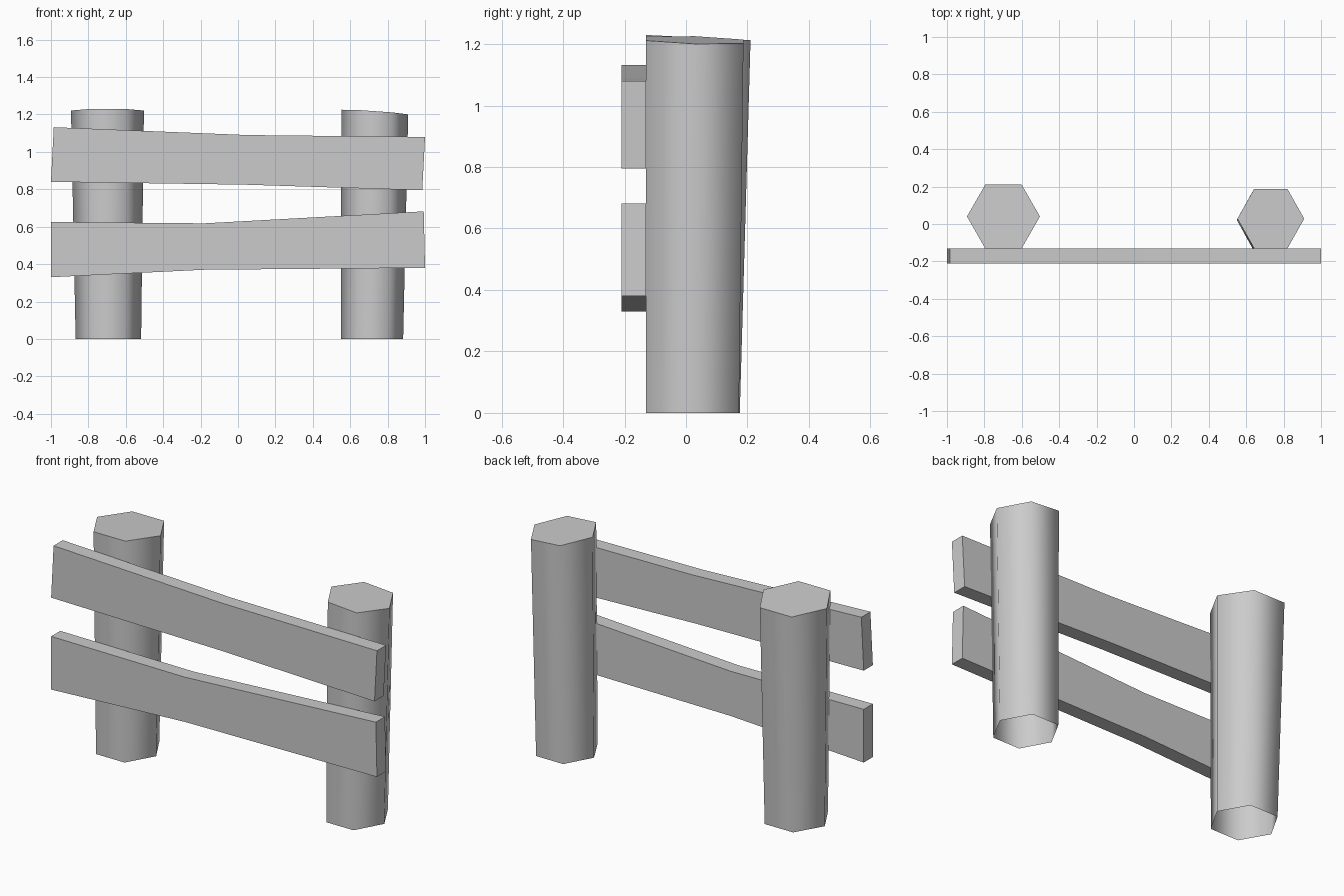
import bpy
import bmesh
from math import radians, cos, sin

if "Cube" in bpy.data.objects:
    bpy.data.objects.remove(bpy.data.objects["Cube"])


def finish(name, bm):
    mesh = bpy.data.meshes.new(name)
    bm.to_mesh(mesh)
    bm.free()
    obj = bpy.data.objects.new(name, mesh)
    bpy.context.collection.objects.link(obj)
    return obj


def hex_ring(bm, x0, x1, y0, y1, height):
    """Six-sided ring fitted to an x/y range, height given by a function of x, y."""
    cx, cy = (x0 + x1) / 2, (y0 + y1) / 2
    rx, ry = (x1 - x0) / 2, (y1 - y0) / 2 / sin(radians(60))
    ring = []
    for i in range(6):
        a = radians(60 * i)
        x, y = cx + rx * cos(a), cy + ry * sin(a)
        ring.append(bm.verts.new((x, y, height(x, y))))
    return ring


def post(name, base, top, slope):
    """Tapered post with open underside and slanted cap."""
    bm = bmesh.new()
    low = hex_ring(bm, *base, lambda x, y: 0)
    high = hex_ring(bm, *top, slope)
    for i in range(6):
        j = (i + 1) % 6
        bm.faces.new((low[i], low[j], high[j], high[i]))
    bm.faces.new(high)
    obj = finish(name, bm)
    bpy.ops.object.select_all(action='DESELECT')
    bpy.context.view_layer.objects.active = obj
    obj.select_set(True)
    bpy.ops.object.shade_smooth_by_angle(angle=radians(70))


def plank(name, upper, lower, front=-0.21, back=-0.13):
    """Bent board: matching upper and lower edge points, extruded in depth."""
    bm = bmesh.new()
    top = [bm.verts.new((x, front, z)) for x, z in upper]
    bottom = [bm.verts.new((x, front, z)) for x, z in lower]
    faces = [bm.faces.new((bottom[i], bottom[i + 1], top[i + 1], top[i]))
             for i in range(len(top) - 1)]
    ext = bmesh.ops.extrude_face_region(bm, geom=faces, use_keep_orig=True)
    moved = [g for g in ext["geom"] if isinstance(g, bmesh.types.BMVert)]
    bmesh.ops.translate(bm, verts=moved, vec=(0, back - front, 0))
    bmesh.ops.recalc_face_normals(bm, faces=bm.faces)
    finish(name, bm)


# Posts
post("left_post", (-0.868, -0.518, -0.13, 0.175), (-0.893, -0.503, -0.13, 0.21),
     lambda x, y: 1.221 - 0.05 * (y - 0.04))
post("right_post", (0.55, 0.883, -0.13, 0.172), (0.553, 0.91, -0.13, 0.187),
     lambda x, y: 1.213 - 0.07 * (x - 0.73) - 0.03 * (y - 0.03))

# Rails
plank("upper_rail",
      [(-0.985, 1.132), (0.05, 1.09), (1.0, 1.08)],
      [(-1.0, 0.84), (0.03, 0.825), (0.985, 0.795)])
plank("lower_rail",
      [(-1.0, 0.625), (-0.18, 0.618), (0.993, 0.682)],
      [(-1.0, 0.33), (-0.18, 0.37), (1.0, 0.38)])
